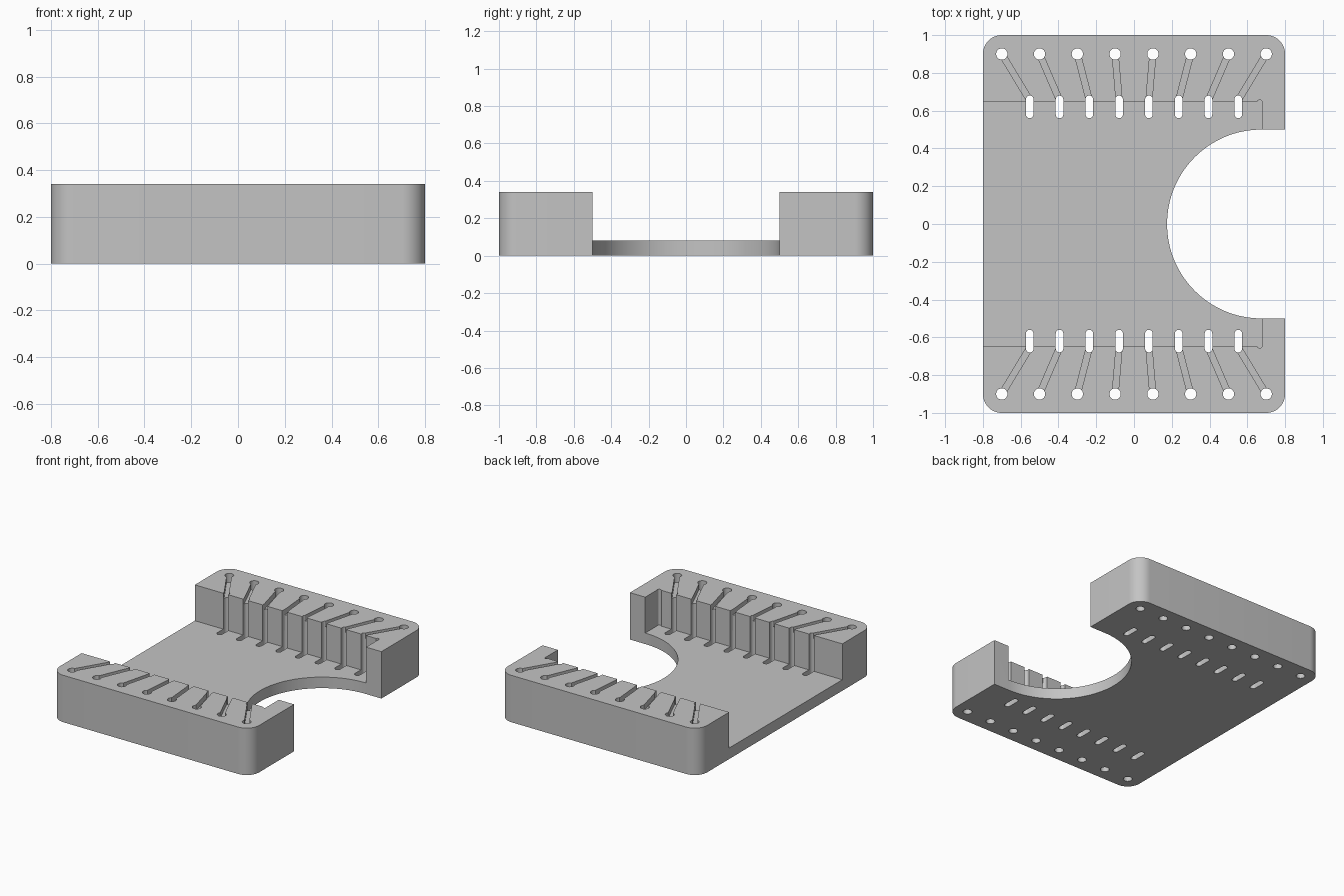
import bpy, bmesh, math
from mathutils import Vector

if "Cube" in bpy.data.objects:
    bpy.data.objects.remove(bpy.data.objects["Cube"])

HEIGHT, FLOOR, GROOVE_DEPTH = 0.34, 0.08, 0.04
COUNT = 8

grey = bpy.data.materials.new("plain grey")
grey.use_nodes = True
grey.diffuse_color = (0.55, 0.55, 0.55, 1)
grey.node_tree.nodes["Principled BSDF"].inputs["Base Color"].default_value = grey.diffuse_color


def arc(cx, cy, r, start, end, steps):
    return [(cx + r * math.cos(math.radians(start + (end - start) * i / steps)),
             cy + r * math.sin(math.radians(start + (end - start) * i / steps)))
            for i in range(steps + 1)]


def capsule(a, b, r):
    """Round-ended slot outline running from a to b."""
    d = math.degrees(math.atan2(b[1] - a[1], b[0] - a[0]))
    return arc(*b, r, d - 90, d + 90, 12) + arc(*a, r, d + 90, d + 270, 12)


def prisms(name, outlines, z0, z1):
    """One object made of upright prisms."""
    bm = bmesh.new()
    for outline in outlines:
        face = bm.faces.new([bm.verts.new((x, y, z0)) for x, y in outline])
        top = bmesh.ops.extrude_face_region(bm, geom=[face])["geom"]
        bmesh.ops.translate(bm, vec=Vector((0, 0, z1 - z0)),
                            verts=[v for v in top if isinstance(v, bmesh.types.BMVert)])
    bmesh.ops.recalc_face_normals(bm, faces=bm.faces)
    mesh = bpy.data.meshes.new(name)
    bm.to_mesh(mesh)
    bm.free()
    mesh.materials.append(grey)
    obj = bpy.data.objects.new(name, mesh)
    bpy.context.collection.objects.link(obj)
    return obj


# Rounded block
corners = [(0.7, 0.9, 0), (-0.7, 0.9, 90), (-0.7, -0.9, 180), (0.7, -0.9, 270)]
outline = [p for x, y, a in corners for p in arc(x, y, 0.1, a, a + 90, 12)]
body = prisms("grooved_tray", [outline], 0, HEIGHT)

# Wide pocket with small corner reliefs
pocket = [(-1, -0.648), (0.65, -0.648)] + arc(0.665, -0.643, 0.014, 200, 395, 10)
pocket += [(0.677, -0.6)]
pocket += [(x, -y) for x, y in reversed(pocket)]

# Round mouth open to one side
mouth = arc(0.675, 0, 0.5, 90, 270, 64) + [(1, -0.5), (1, 0.5)]

# Wire holes, wall slots and the grooves that join them
holes, slots, grooves = [], [], []
for side in (-1, 1):
    for i in range(COUNT):
        t = 2 * i / (COUNT - 1) - 1
        hole, slot = (0.7 * t, 0.9 * side), (0.552 * t, 0.655 * side)
        holes.append(arc(*hole, 0.03, 0, 345, 23))
        slots.append(capsule((slot[0], 0.58 * side), (slot[0], 0.66 * side), 0.02))
        grooves.append(capsule(hole, slot, 0.016))

cutters = [prisms("pocket_cutter", [pocket], FLOOR, 1),
           prisms("mouth_cutter", [mouth], -1, 1),
           prisms("hole_and_slot_cutter", holes + slots, -1, 1),
           prisms("groove_cutter", grooves, HEIGHT - GROOVE_DEPTH, 1)]

bpy.ops.object.select_all(action="DESELECT")
bpy.context.view_layer.objects.active = body
body.select_set(True)
for cutter in cutters:
    cutter.hide_render = True
    cut = body.modifiers.new(cutter.name, "BOOLEAN")
    cut.operation, cut.solver, cut.object = "DIFFERENCE", "EXACT", cutter
    bpy.ops.object.modifier_apply(modifier=cut.name)
    bpy.data.objects.remove(cutter)

bpy.ops.object.shade_smooth_by_angle(angle=math.radians(30))
